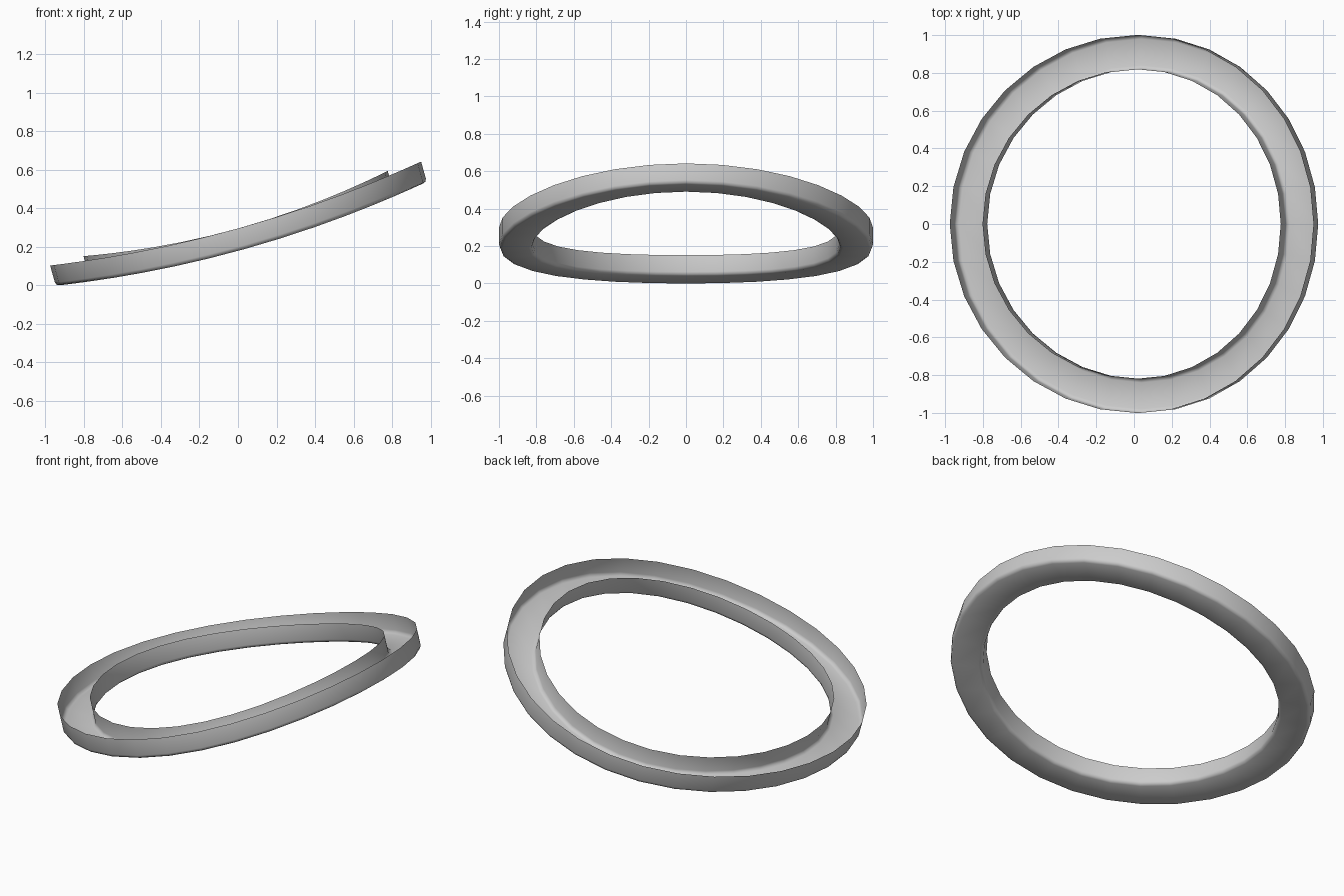
import bpy, bmesh, math
from mathutils import Matrix

if "Cube" in bpy.data.objects:
    bpy.data.objects.remove(bpy.data.objects["Cube"])

SEGMENTS = 32
TILT = math.radians(15.65)
SAG = 0.078      # how far the ring dips between its two raised ends
DEPTH = 0.112    # depth of the channel
R_OUT, R_IN = 1.0, 0.82
B = 0.02         # corner rounding

# U-shaped channel profile (radius, height), open at the top, thin sheet
profile = [(R_OUT, 0), (R_OUT, -DEPTH + B), (R_OUT - 0.3 * B, -DEPTH + 0.3 * B),
           (R_OUT - B, -DEPTH), (R_IN + B, -DEPTH),
           (R_IN + 0.3 * B, -DEPTH + 0.3 * B), (R_IN, -DEPTH + B), (R_IN, 0)]

# Sweep the profile around the ring, lifting the ends to bend it
bm = bmesh.new()
rings = []
for i in range(SEGMENTS):
    a = 2 * math.pi * i / SEGMENTS
    lift = SAG * math.cos(a) ** 2
    rings.append([bm.verts.new((r * math.cos(a), r * math.sin(a), z + lift))
                  for r, z in profile])
for i in range(SEGMENTS):
    p, q = rings[i], rings[(i + 1) % SEGMENTS]
    for j in range(len(profile) - 1):
        # wound so the sheet faces outwards
        f = bm.faces.new((p[j], p[j + 1], q[j + 1], q[j]))
        f.smooth = True

# Tilt the ring, then centre it and stand it on the ground
bm.transform(Matrix.Rotation(-TILT, 4, 'Y'))
xs = [v.co.x for v in bm.verts]
low = min(v.co.z for v in bm.verts)
bm.transform(Matrix.Translation((-(min(xs) + max(xs)) / 2, 0, -low)))
bm.normal_update()

mesh = bpy.data.meshes.new("channel_ring")
bm.to_mesh(mesh)
bm.free()
ring = bpy.data.objects.new("channel_ring", mesh)
bpy.context.collection.objects.link(ring)
